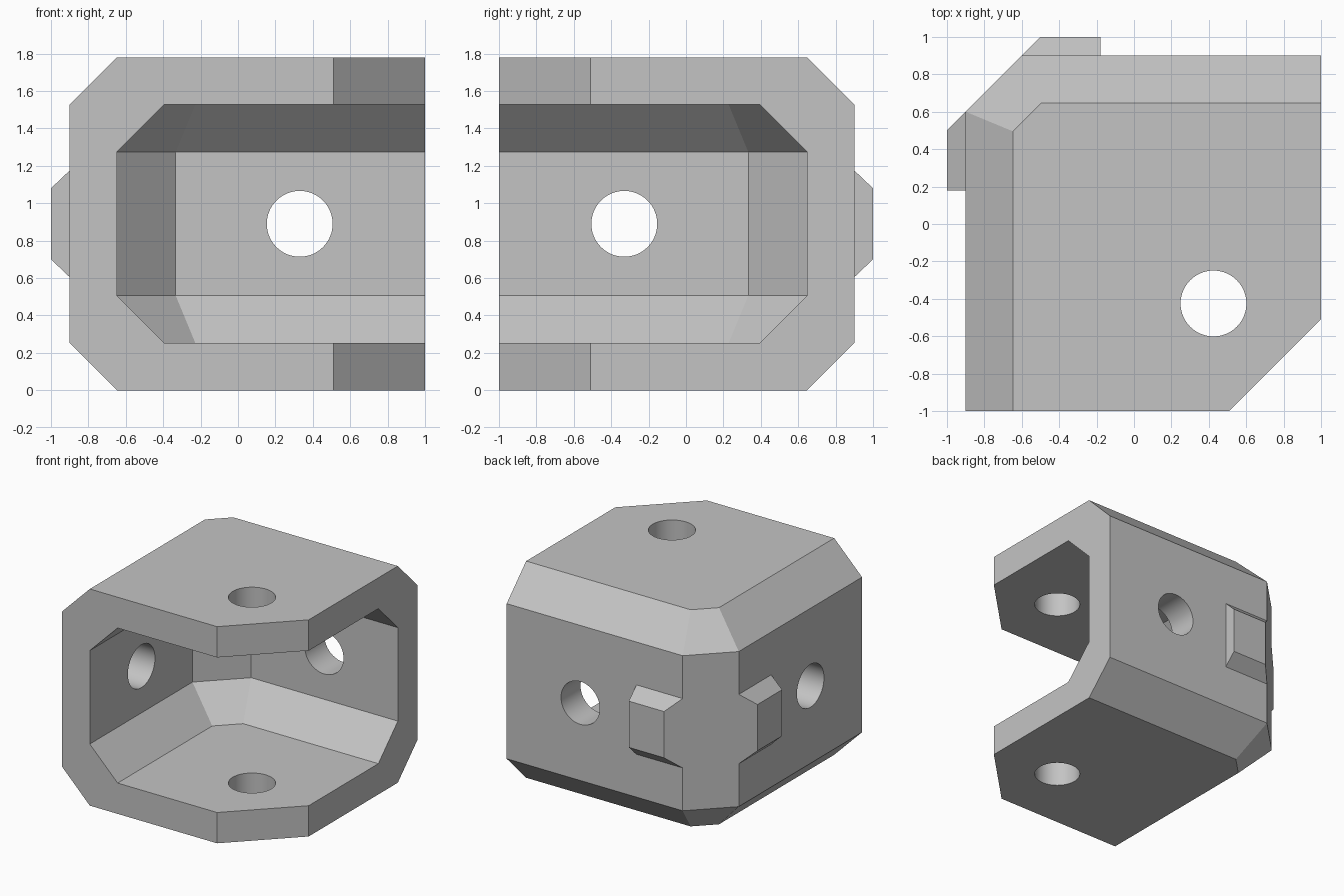
import bpy
import bmesh
from math import sqrt, pi, radians
from mathutils import Matrix, Vector

cube = bpy.data.objects.get("Cube")
if cube:
    bpy.data.objects.remove(cube, do_unlink=True)

HEIGHT = 1.78
WALL = 0.253
BEVEL = 0.253
HOLE = 0.176
MID = HEIGHT / 2

grey = bpy.data.materials.new("light grey")
grey.use_nodes = True
grey.diffuse_color = (0.55, 0.55, 0.55, 1)
grey.node_tree.nodes["Principled BSDF"].inputs["Base Color"].default_value = grey.diffuse_color


def make_object(name, bm):
    bmesh.ops.recalc_face_normals(bm, faces=bm.faces[:])
    mesh = bpy.data.meshes.new(name)
    bm.to_mesh(mesh)
    bm.free()
    obj = bpy.data.objects.new(name, mesh)
    bpy.context.collection.objects.link(obj)
    mesh.materials.append(grey)
    return obj


def loft(name, loops):
    """Solid through a stack of matching closed loops."""
    bm = bmesh.new()
    rings = [[bm.verts.new(p) for p in loop] for loop in loops]
    for low, high in zip(rings, rings[1:]):
        for i in range(len(low)):
            j = (i + 1) % len(low)
            bm.faces.new((low[i], low[j], high[j], high[i]))
    bm.faces.new(rings[0])
    bm.faces.new(rings[-1])
    return make_object(name, bm)


def plan(side, corner, open_end, inset, z):
    """Plan loop: two walls at -x and +y joined by a 45 degree corner."""
    a = side - inset
    c = corner - inset * sqrt(2)
    pts = open_end + [(open_end[-1][0], a), (a - c, a), (-a, c - a), (-a, open_end[0][1])]
    return [(x, y, z) for x, y in pts]


def bevelled_block(name, side, corner, open_end, z0, z1):
    levels = [(BEVEL, z0), (0, z0 + BEVEL), (0, z1 - BEVEL), (BEVEL, z1)]
    return loft(name, [plan(side, corner, open_end, d, z) for d, z in levels])


def cylinder(name, centre, axis, length):
    bm = bmesh.new()
    turn = Vector((0, 0, 1)).rotation_difference(Vector(axis)).to_matrix().to_4x4()
    bmesh.ops.create_cone(bm, cap_ends=True, segments=64, radius1=HOLE, radius2=HOLE,
                          depth=length, matrix=Matrix.Translation(centre) @ turn)
    return make_object(name, bm)


# Outer shell, with the open front corner trimmed at 45 degrees
bracket = bevelled_block("corner_bracket", 0.9, 1.5, [(0.51, -1), (1, -0.51)], 0, HEIGHT)

# Cavity and bolt holes
cutters = [
    bevelled_block("cavity_cutter", 0.647, 0.98, [(1.2, -1.2), (1.2, -1.2 + 0.01)],
                   WALL, HEIGHT - WALL),
    cylinder("plate_hole_cutter", (0.425, -0.425, MID), (0, 0, 1), 2.4),
    cylinder("back_hole_cutter", (0.33, 0.8, MID), (0, 1, 0), 0.8),
    cylinder("side_hole_cutter", (-0.8, -0.33, MID), (1, 0, 0), 0.8),
]
bpy.context.view_layer.objects.active = bracket
for cutter in cutters:
    cutter.hide_render = True
    mod = bracket.modifiers.new("cut", 'BOOLEAN')
    mod.operation = 'DIFFERENCE'
    mod.solver = 'EXACT'
    mod.object = cutter
    bpy.ops.object.modifier_apply(modifier=mod.name)
for cutter in cutters:
    bpy.data.objects.remove(cutter, do_unlink=True)

bpy.ops.object.select_all(action='DESELECT')
bracket.select_set(True)
bpy.ops.object.shade_smooth_by_angle(angle=radians(20))


# Locating tabs, mirrored across the diagonal of the corner
def tab(name, mirrored):
    loops = []
    for y, half in ((0.9, 0.285), (1.0, 0.19)):
        loop = [(y - 1.5, y, MID - half), (-0.18, y, MID - half),
                (-0.18, y, MID + half), (y - 1.5, y, MID + half)]
        loops.append([(-q, -p, z) if mirrored else (p, q, z) for p, q, z in loop])
    return loft(name, loops)


tab("back_tab", False)
tab("side_tab", True)
